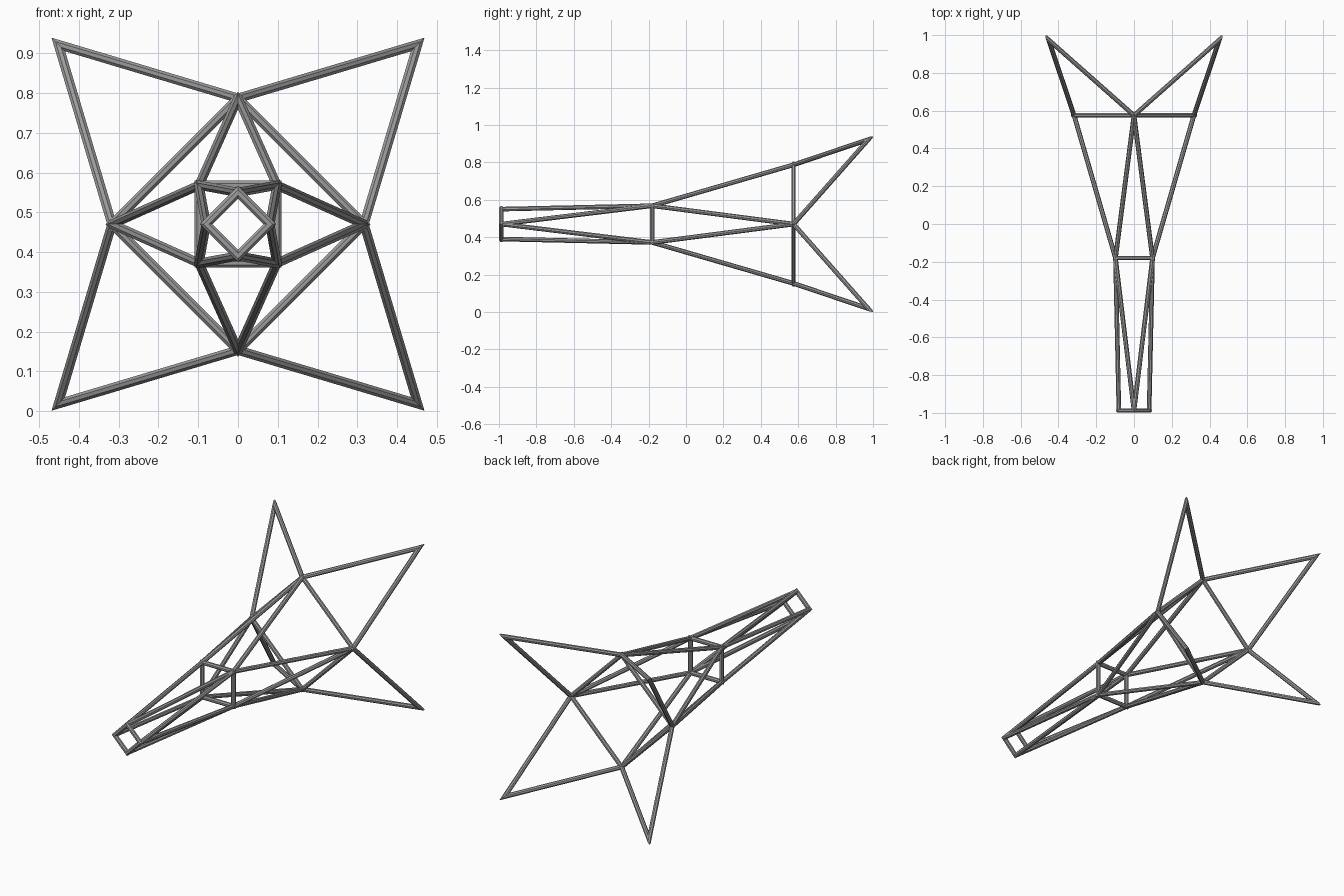
import bpy, bmesh, math
from mathutils import Vector

if "Cube" in bpy.data.objects:
    bpy.data.objects.remove(bpy.data.objects["Cube"], do_unlink=True)

RADIUS, SIDES, MID_Z = 0.0125, 8, 0.47

steel = bpy.data.materials.new("grey steel")
steel.use_nodes = True
grey = (0.33, 0.33, 0.33, 1)
steel.diffuse_color = grey
steel.node_tree.nodes["Principled BSDF"].inputs["Base Color"].default_value = grey


def ring_points(radius, y, start):
    """Four corners around the long axis."""
    angles = [math.radians(start + 90 * i) for i in range(4)]
    return [Vector((radius * math.cos(a), y, MID_Z + radius * math.sin(a))) for a in angles]


def add_tube(bm, points, closed=False):
    """Faceted tube along a path, with mitred joints."""
    n = len(points)
    for i in range(n if closed else n - 1):
        a, b = points[i], points[(i + 1) % n]
        d = (b - a).normalized()
        prev = points[i - 1] if closed or i > 0 else None
        after = points[(i + 2) % n] if closed or i + 2 < n else None
        cut_a = (d + (a - prev).normalized()) if prev else d
        cut_b = (d + (after - b).normalized()) if after else d
        u = d.cross(Vector((0, 1, 0))).normalized()
        v = d.cross(u)
        ends = []
        for p, cut in ((a, cut_a), (b, cut_b)):
            loop = []
            for k in range(SIDES):
                t = math.tau * (k + 0.5) / SIDES
                off = RADIUS * (u * math.cos(t) + v * math.sin(t))
                loop.append(bm.verts.new(p + off - d * (off.dot(cut) / d.dot(cut))))
            ends.append(loop)
        for k in range(SIDES):
            j = (k + 1) % SIDES
            bm.faces.new((ends[0][k], ends[0][j], ends[1][j], ends[1][k]))
        bm.faces.new(ends[0][::-1])
        bm.faces.new(ends[1])


def build(name, paths, closed=False):
    bm = bmesh.new()
    for path in paths:
        add_tube(bm, path, closed)
    bmesh.ops.recalc_face_normals(bm, faces=bm.faces)
    mesh = bpy.data.meshes.new(name)
    bm.to_mesh(mesh)
    bm.free()
    mesh.materials.append(steel)
    bpy.context.collection.objects.link(bpy.data.objects.new(name, mesh))


# Key corners along the frame, front to back
nose = ring_points(0.08, -0.9875, 0)
waist = ring_points(0.098 * math.sqrt(2), -0.18, 45)
tail = ring_points(0.317, 0.575, 0)
tips = ring_points(0.452 * math.sqrt(2), 0.975, 45)

# Cross frames
build("nose_frame", [nose], True)
build("waist_frame", [waist], True)
build("tail_frame", [tail], True)

# Long struts zigzagging between the frames
build("front_struts", [(nose[(i + s) % 4], waist[i]) for i in range(4) for s in (0, 1)])
build("rear_struts", [(waist[i], tail[(i + s) % 4]) for i in range(4) for s in (0, 1)])

# Pointed tail fins
build("tail_fins", [(tail[i], tips[i], tail[(i + 1) % 4]) for i in range(4)])
